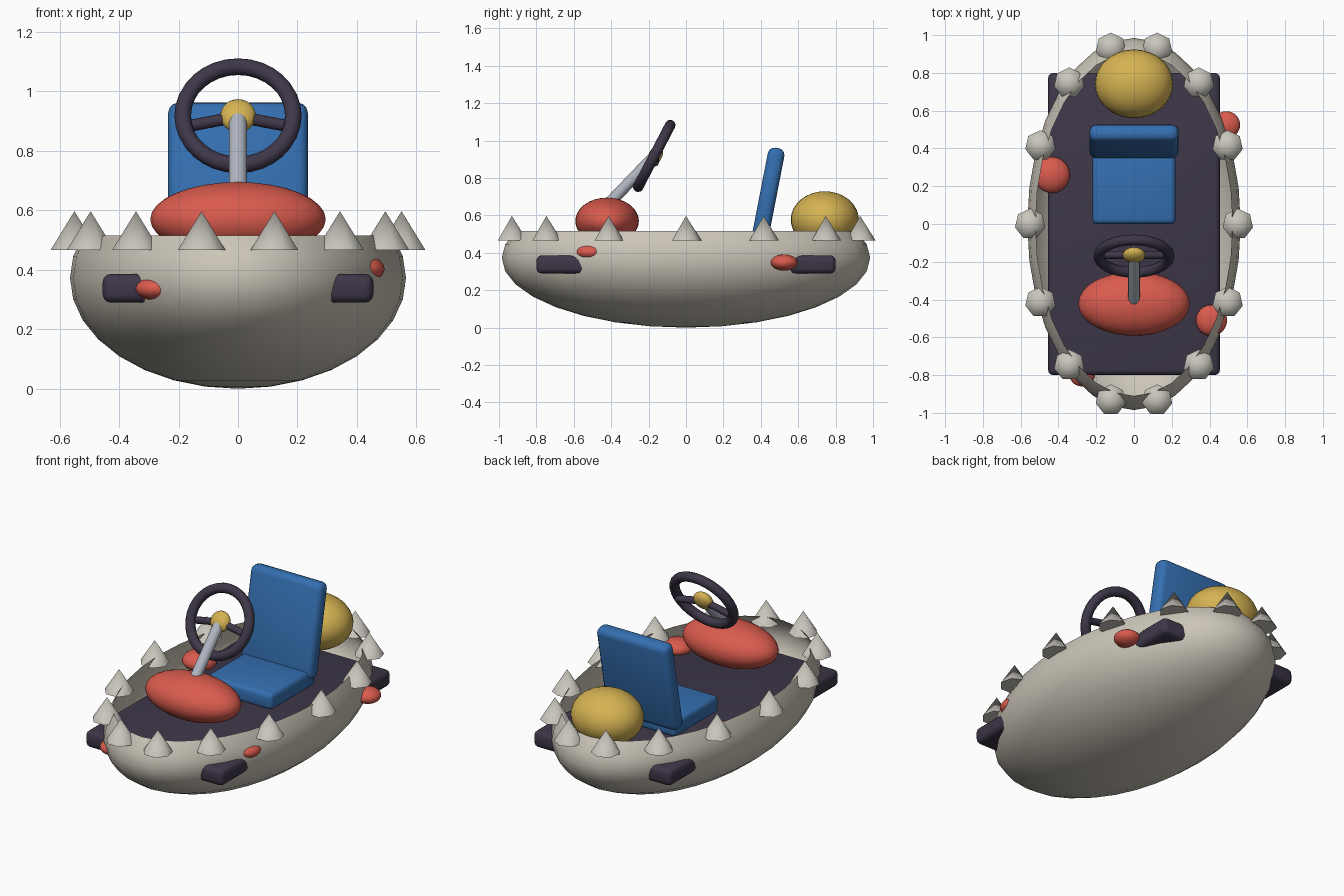
import bpy, bmesh, math
from mathutils import Vector

if "Cube" in bpy.data.objects:
    bpy.data.objects.remove(bpy.data.objects["Cube"])


def material(name, rgb):
    m = bpy.data.materials.new(name)
    m.diffuse_color = (*rgb, 1)
    m.use_nodes = True
    m.node_tree.nodes["Principled BSDF"].inputs["Base Color"].default_value = m.diffuse_color
    return m


CREAM = material("cream", (0.60, 0.56, 0.48))
BONE = material("bone", (0.58, 0.56, 0.50))
DARK = material("dark plum", (0.048, 0.038, 0.066))
RED = material("red", (0.70, 0.105, 0.075))
BLUE = material("blue", (0.035, 0.16, 0.44))
YELLOW = material("yellow", (0.67, 0.45, 0.085))
STEEL = material("steel", (0.43, 0.46, 0.53))


def finish(name, mat, angle=40):
    """Name, colour and shade the active object."""
    ob = bpy.context.object
    ob.name = name
    ob.data.materials.append(mat)
    bpy.ops.object.shade_smooth_by_angle(angle=math.radians(angle))
    return ob


def ellipsoid(name, loc, radii, mat, rot=(0, 0, 0), segs=32, rings=16):
    bpy.ops.mesh.primitive_uv_sphere_add(segments=segs, ring_count=rings, location=loc, rotation=rot)
    bpy.context.object.scale = radii
    bpy.ops.object.transform_apply(location=False, rotation=False, scale=True)
    return finish(name, mat)


def rounded_box(name, loc, size, bevel, mat, rot=(0, 0, 0)):
    bpy.ops.mesh.primitive_cube_add(size=1, location=loc, rotation=rot)
    ob = bpy.context.object
    ob.scale = size
    bpy.ops.object.transform_apply(location=False, rotation=False, scale=True)
    mod = ob.modifiers.new("bevel", 'BEVEL')
    mod.width, mod.segments = bevel, 3
    bpy.ops.object.modifier_apply(modifier=mod.name)
    return finish(name, mat)


def rod(name, a, b, radius, mat):
    a, b = Vector(a), Vector(b)
    bpy.ops.mesh.primitive_cylinder_add(vertices=16, radius=radius, depth=(b - a).length, location=(a + b) / 2)
    bpy.context.object.rotation_euler = (b - a).to_track_quat('Z', 'Y').to_euler()
    return finish(name, mat)


# Hull: open-topped ellipsoid shell
hull = ellipsoid("hull", (0, 0, 0.373), (0.565, 0.985, 0.373), CREAM)
bm = bmesh.new()
bm.from_mesh(hull.data)
bmesh.ops.delete(bm, geom=[v for v in bm.verts if v.co.z > 0.16], context='VERTS')
bm.to_mesh(hull.data)
bm.free()

# Floor slab whose corners poke through the hull
rounded_box("floor", (0, 0, 0.338), (0.91, 1.60, 0.097), 0.028, DARK)

# Spikes around the rim
for k in range(14):
    a = math.tau * k / 14
    bpy.ops.mesh.primitive_cone_add(vertices=7, radius1=0.082, depth=0.13,
                                    location=(0.55 * math.cos(a), 0.955 * math.sin(a), 0.532))
    finish("rim_spike", BONE, 60)

# Red spots on the hull
for loc, r, rz in [((0.49, 0.525, 0.348), 0.072, 0.043), ((-0.435, 0.26, 0.41), 0.096, 0.055),
                   ((0.41, -0.51, 0.403), 0.083, 0.047), ((-0.275, -0.79, 0.336), 0.07, 0.04)]:
    ellipsoid("spot", loc, (r, r, rz), RED, segs=24, rings=12)

# Dashboard dome and rear engine dome
ellipsoid("dashboard", (0, -0.422, 0.57), (0.295, 0.17, 0.125), RED)
ellipsoid("engine_dome", (0, 0.742, 0.577), (0.207, 0.182, 0.152), YELLOW)

# Seat
rounded_box("seat_cushion", (0, 0.21, 0.425), (0.44, 0.42, 0.10), 0.025, BLUE)
rounded_box("seat_back", (0, 0.436, 0.69), (0.47, 0.09, 0.55), 0.035, BLUE, (math.radians(-11), 0, 0))

# Steering column, wheel, spokes and hub
tilt = (math.radians(62.5), 0, 0)
centre = (0, -0.17, 0.918)
rod("steering_column", (0, -0.43, 0.645), (0, -0.18, 0.905), 0.031, STEEL)
bpy.ops.mesh.primitive_torus_add(major_segments=32, minor_segments=12, major_radius=0.186,
                                 minor_radius=0.028, location=centre, rotation=tilt)
finish("steering_wheel", DARK)
for side in (-1, 1):
    rod("wheel_spoke", (0, -0.165, 0.915), (side * 0.175, -0.165, 0.882), 0.02, DARK)
ellipsoid("wheel_hub", (0, -0.165, 0.918), (0.06, 0.06, 0.036), YELLOW, tilt, 24, 12)
